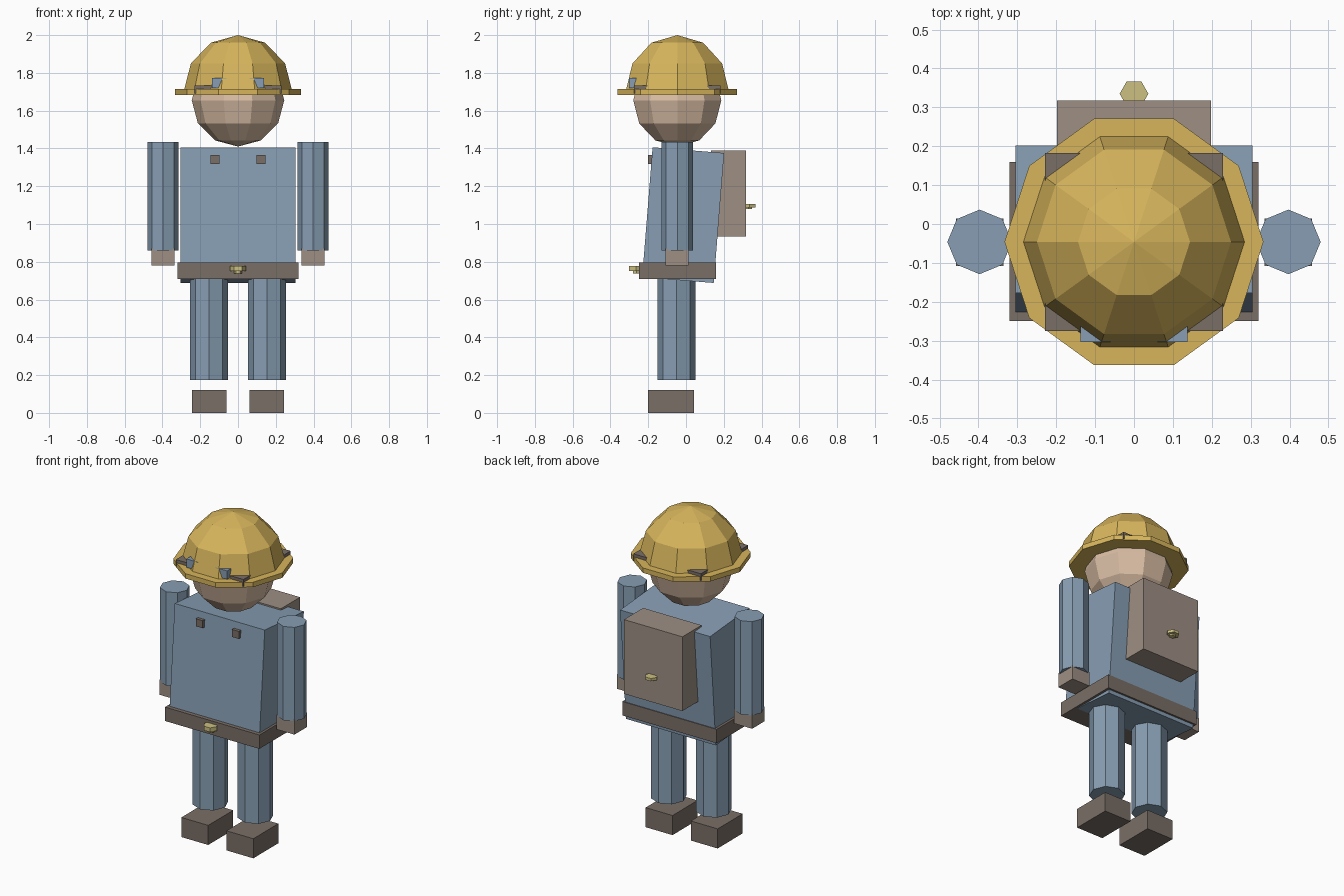
import bpy, bmesh, math
from mathutils import Matrix

if "Cube" in bpy.data.objects:
    bpy.data.objects.remove(bpy.data.objects["Cube"])


def material(name, r, g, b):
    lin = [((c / 255 + 0.055) / 1.055) ** 2.4 for c in (r, g, b)]
    m = bpy.data.materials.new(name)
    m.diffuse_color = (*lin, 1)
    m.use_nodes = True
    m.node_tree.nodes["Principled BSDF"].inputs["Base Color"].default_value = m.diffuse_color
    return m


BLUE = material("blue_cloth", 135, 158, 179)
GOLD = material("helmet_yellow", 215, 181, 92)
DARK = material("dark_leather", 121, 110, 102)
TAN = material("tan_leather", 157, 143, 132)
SKIN = material("skin", 216, 188, 163)
BRASS = material("pale_brass", 204, 192, 130)


def finish(name, bm, mat):
    bmesh.ops.recalc_face_normals(bm, faces=bm.faces)
    mesh = bpy.data.meshes.new(name)
    bm.to_mesh(mesh)
    bm.free()
    mesh.materials.append(mat)
    obj = bpy.data.objects.new(name, mesh)
    bpy.context.collection.objects.link(obj)
    return obj


def box(name, x, y, z, mat):
    """Box from (min, max) pairs."""
    bm = bmesh.new()
    size = [b - a for a, b in (x, y, z)]
    bmesh.ops.create_cube(bm, size=1, matrix=Matrix.Diagonal((*size, 1)))
    obj = finish(name, bm, mat)
    obj.location = [(a + b) / 2 for a, b in (x, y, z)]
    return obj


def lathe(name, profile, sides, loc, mat):
    """Spin (radius, z) points around z; the first corner lies on +x."""
    bm = bmesh.new()
    rings = []
    for r, z in profile:
        n = sides if r > 1e-5 else 1
        rings.append([bm.verts.new((r * math.cos(math.tau * i / sides),
                                    r * math.sin(math.tau * i / sides), z))
                      for i in range(n)])
    for a, b in zip(rings, rings[1:]):
        for i in range(sides):
            j = (i + 1) % sides
            quad = [a[i % len(a)], a[j % len(a)], b[j % len(b)], b[i % len(b)]]
            bm.faces.new(list(dict.fromkeys(quad)))
    for ring in (rings[0], rings[-1]):
        if len(ring) > 1:
            bm.faces.new(ring)
    obj = finish(name, bm, mat)
    obj.location = loc
    return obj


def prism(name, r, z0, z1, sides, x, y, mat):
    return lathe(name, [(r, z0), (r, z1)], sides, (x, y, 0), mat)


def arc(r, height, start):
    """Ball profile in 30 degree steps up to the pole."""
    return [(r * math.cos(math.radians(a)), height * math.sin(math.radians(a)))
            for a in range(start, 91, 30)]


CY = -0.046  # depth of head and limbs

# Torso leaning back, belt and backpack
torso = box("torso", (-0.305, 0.305), (-0.205, 0.175), (0.702, 1.392), BLUE)
torso.rotation_euler.x = -0.08
box("belt", (-0.32, 0.32), (-0.25, 0.16), (0.71, 0.795), DARK)
box("backpack", (-0.198, 0.198), (0.132, 0.318), (0.935, 1.39), TAN)

# Clasps: hexagonal plate with a smaller foot
prism("belt_clasp", 0.042, 0.752, 0.778, 6, 0, -0.265, BRASS)
prism("belt_clasp_foot", 0.022, 0.737, 0.752, 6, 0, -0.262, BRASS)
prism("pack_clasp", 0.037, 1.088, 1.105, 6, 0, 0.335, BRASS)
prism("pack_clasp_foot", 0.02, 1.079, 1.088, 6, 0, 0.331, BRASS)

# Limbs, chest buttons and goggles on both sides
for side, s in (("left", 1), ("right", -1)):
    def span(a, b):
        return tuple(sorted((s * a, s * b)))

    prism(side + "_arm", 0.083, 0.86, 1.435, 8, s * 0.397, CY, BLUE)
    box(side + "_hand", span(0.336, 0.458), (-0.108, 0.014), (0.78, 0.87), TAN)
    prism(side + "_leg", 0.1, 0.175, 0.74, 8, s * 0.153, -0.05, BLUE)
    box(side + "_foot", span(0.062, 0.244), (-0.2, 0.042), (0, 0.12), DARK)
    box(side + "_button", span(0.099, 0.146), (-0.2, -0.15), (1.318, 1.364), DARK)
    box(side + "_goggle", span(0.06, 0.138), (-0.303, -0.25), (1.72, 1.772), BLUE)

# Head, helmet and square headband
lathe("head", arc(0.245, 0.245, -90), 10, (0, CY, 1.655), SKIN)
lathe("helmet_dome", arc(0.288, 0.3, 0), 10, (0, CY, 1.70), GOLD)
prism("helmet_brim", 0.333, 1.684, 1.714, 10, 0, CY, GOLD)
box("headband", (-0.229, 0.229), (CY - 0.229, CY + 0.229), (1.69, 1.733), DARK)
